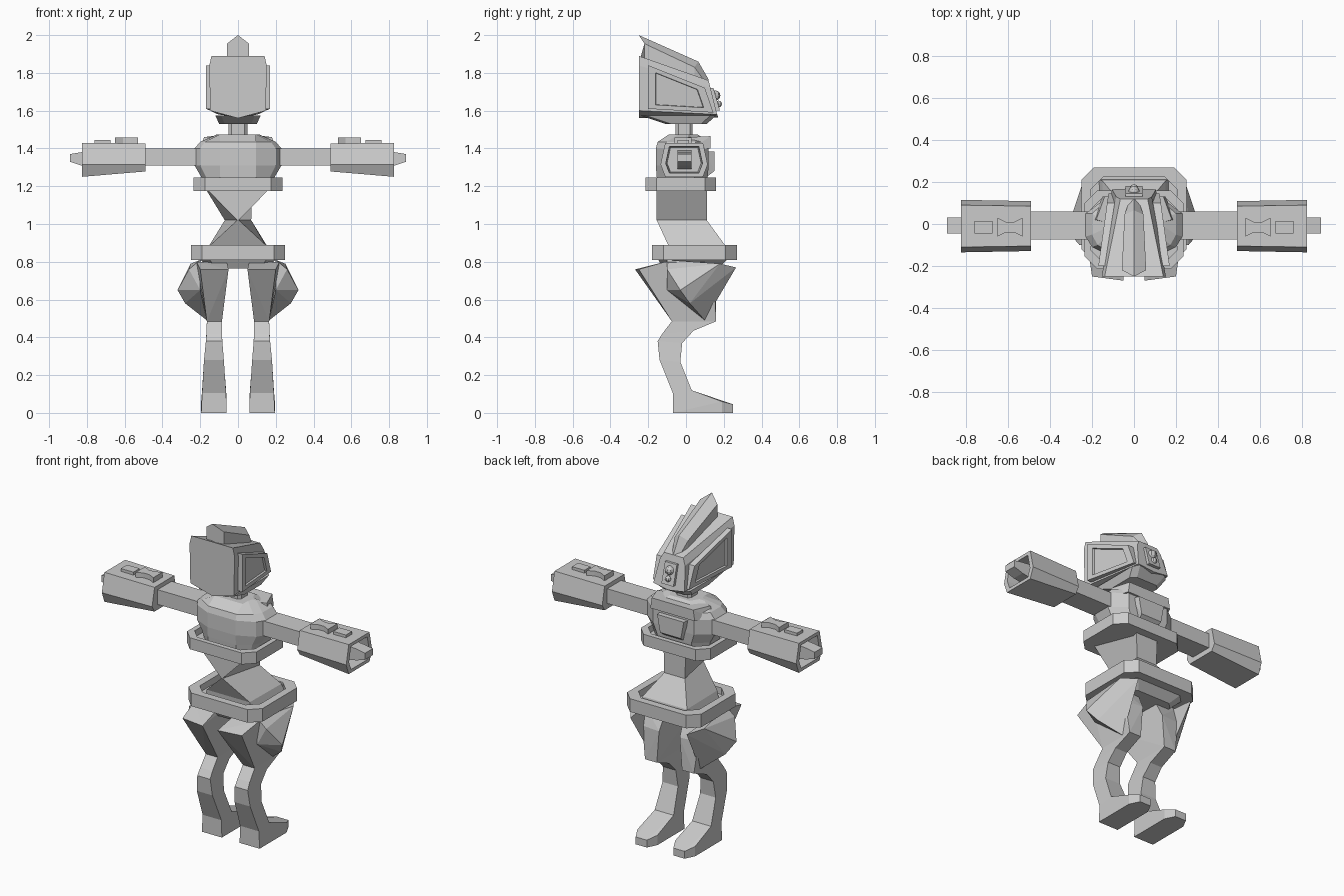
import bpy
import bmesh
from mathutils import Vector

default = bpy.data.objects.get("Cube")
if default:
    bpy.data.objects.remove(default, do_unlink=True)

GREY = (0.6, 0.6, 0.6, 1.0)
grey = bpy.data.materials.new("plain grey")
grey.use_nodes = True
grey.diffuse_color = GREY
grey.node_tree.nodes["Principled BSDF"].inputs["Base Color"].default_value = GREY


def finish(name, bm):
    bmesh.ops.recalc_face_normals(bm, faces=bm.faces)
    mesh = bpy.data.meshes.new(name)
    bm.to_mesh(mesh)
    bm.free()
    mesh.materials.append(grey)
    obj = bpy.data.objects.new(name, mesh)
    bpy.context.collection.objects.link(obj)


def flip(points):
    return [(-x, y, z) for x, y, z in points]


def loft(name, rings):
    """Skin a stack of equal rings and close both ends."""
    bm = bmesh.new()
    loops = [[bm.verts.new(p) for p in ring] for ring in rings]
    count = len(loops[0])
    for low, high in zip(loops, loops[1:]):
        for i in range(count):
            j = (i + 1) % count
            bm.faces.new((low[i], low[j], high[j], high[i]))
    bm.faces.new(loops[0])
    bm.faces.new(loops[-1])
    finish(name, bm)


def hull(name, points):
    """Faceted convex block around a few corner points."""
    bm = bmesh.new()
    for p in points:
        bm.verts.new(p)
    bmesh.ops.convex_hull(bm, input=bm.verts)
    loose = [v for v in bm.verts if not v.link_faces]
    bmesh.ops.delete(bm, geom=loose, context="VERTS")
    bmesh.ops.dissolve_limit(bm, angle_limit=0.02, verts=bm.verts, edges=bm.edges)
    finish(name, bm)


def loft_pair(name, rings):
    loft("left_" + name, rings)
    loft("right_" + name, [flip(r) for r in rings])


def hull_pair(name, points):
    hull("left_" + name, points)
    hull("right_" + name, flip(points))


def octo(z, hx, front, back, cut):
    """Level eight-sided ring with cut corners."""
    half = [(hx - cut, front, z), (hx, front + cut, z),
            (hx, back - cut, z), (hx - cut, back, z)]
    return half + flip(half)[::-1]


def quad(z, x0, x1, y0, y1):
    return [(x0, y0, z), (x1, y0, z), (x1, y1, z), (x0, y1, z)]


def symmetric(half):
    """Complete a ring whose first point lies on the centre line."""
    return half + flip(half[1:])[::-1]


def box(name, x, y, z):
    loft(name, [quad(h, *x, *y) for h in z])


# Head: wide flat face narrowing to the back
loft("head", [
    symmetric([(0, -.25, 1.56), (.147, -.25, 1.6), (.152, -.25, 1.84), (.14, -.25, 1.89), (0, -.25, 1.89)]),
    symmetric([(0, .17, 1.565), (.105, .165, 1.58), (.085, .13, 1.72), (.065, .12, 1.76), (0, .12, 1.76)])])
loft("head_underside", [octo(1.575, .12, -.245, .16, .03), octo(1.53, .1, -.11, .11, .03)])


# Side panels of the head, with a sunken middle
def panel_ring(scale, lift):
    ring = []
    for y, z in ((-.2, 1.84), (.1, 1.72), (.145, 1.59), (-.2, 1.61)):
        y = -.05 + (y + .05) * scale
        z = 1.69 + (z - 1.69) * scale
        ring.append((.15 - .14 * (y + .25) + lift, y, z))
    return ring


loft_pair("head_panel", [panel_ring(1, -.02), panel_ring(1, .027),
                         panel_ring(.74, .027), panel_ring(.72, .015)])


# Crest: a peaked ridge sloping down to the back
def ridge(y, set_back, half, base, eave, peak):
    side = y + set_back
    return symmetric([(0, y, base), (half, side, base), (half, side, eave), (0, y, peak)])


loft("crest", [ridge(-.25, .03, .058, 1.85, 1.955, 2.0),
               ridge(.065, -.02, .045, 1.74, 1.83, 1.86),
               ridge(.12, -.01, .022, 1.72, 1.74, 1.765)])

# Sensor plate and studs on the back of the head
hull("sensor_plate", [(x, y + d, z) for x in (-.04, .04) for d in (-.03, .015)
                      for y, z in ((.13, 1.72), (.165, 1.6))])
for label, y, z, size in (("upper", .155, 1.68, .027), ("lower", .172, 1.635, .018)):
    ball = bmesh.new()
    bmesh.ops.create_uvsphere(ball, u_segments=8, v_segments=6, radius=size)
    bmesh.ops.translate(ball, verts=ball.verts, vec=Vector((0, y, z)))
    finish(label + "_sensor_stud", ball)

# Neck and chest
loft("neck", [octo(1.42, .05, -.055, .035, .015), octo(1.55, .05, -.055, .035, .015)])


def chest_ring(z, wide, front, back):
    half = [(.095, front, z), (wide * .87, front + .05, z), (wide, front + .1, z),
            (wide, back - .07, z), (wide * .6, back, z)]
    return half + flip(half)[::-1]


loft("chest", [chest_ring(1.2, .18, -.15, .11), chest_ring(1.25, .195, -.155, .115),
               chest_ring(1.31, .23, -.16, .12), chest_ring(1.4, .23, -.16, .12),
               chest_ring(1.435, .2, -.15, .12), chest_ring(1.475, .11, -.09, .06)])
hull("back_yoke", [(s * x, y, z) for s in (-1, 1) for x, y, z in (
    (.18, .02, 1.46), (.14, .13, 1.465), (.2, .02, 1.39), (.15, .13, 1.4), (.1, 0, 1.46))])
hull("back_plate", [(s * x, y, z) for s in (-1, 1) for x, y, z in (
    (.09, .15, 1.385), (.07, .15, 1.28), (.06, .11, 1.25), (.1, .1, 1.385))])


# Ring belts around the chest and hips
def belt(name, low, high, wide, front, back, cut, rim):
    inner = (wide - rim, front + rim, back - rim, cut)
    loft(name, [octo(low, wide, front, back, cut), octo(high, wide, front, back, cut),
                octo(high, *inner), octo(high - .04, *inner)])


belt("chest_belt", 1.175, 1.245, .235, -.215, .16, .06, .03)
belt("hip_belt", .81, .89, .25, -.18, .27, .06, .045)

# Waist: pinched to a wedge between two flares
def waist_ring(z, front_half, back_half, front, back):
    return [(front_half, front, z), (back_half, back, z), (-back_half, back, z), (-front_half, front, z)]


loft("waist", [waist_ring(.84, .16, .17, -.09, .215), waist_ring(.89, .145, .15, -.095, .205),
               waist_ring(1.02, .004, .07, -.155, .11), waist_ring(1.2, .18, .075, -.155, .11)])
loft("hips", [octo(.765, .15, -.12, .17, .04), octo(.815, .205, -.15, .22, .05)])

# Arms: square upper arm and a hollow six-sided forearm
loft_pair("upper_arm", [[(x, -.075, 1.31), (x, .06, 1.31), (x, .06, 1.4), (x, -.075, 1.4)]
                        for x in (.2, .51)])


def sleeve(x, scale, bottom):
    half = ((.1, 1.43), (.125, 1.315), (.1, bottom))
    outline = [(d, z) for d, z in half] + [(-d, z) for d, z in half[::-1]]
    return [(x, -.01 + d * scale, 1.34 + (z - 1.34) * scale) for d, z in outline]


loft_pair("forearm", [sleeve(.49, .95, 1.275), sleeve(.825, 1, 1.25),
                      sleeve(.825, .78, 1.25), sleeve(.72, .72, 1.25)])
hull_pair("hand", [(x, y, z) for y in (-.045, .03) for x, z in (
    (.71, 1.29), (.71, 1.39), (.83, 1.38), (.89, 1.37), (.89, 1.33), (.83, 1.31))])

# Raised blocks on top of the forearms
loft_pair("wrist_block", [quad(z, .675, .76, -.045, .015) for z in (1.41, 1.446)])
loft_pair("elbow_block", [[(x, -.015 + s * w, z) for s, pairs in (
    (-1, ((.53, .045), (.57, .025), (.61, .025), (.65, .045))),
    (1, ((.65, .045), (.61, .025), (.57, .025), (.53, .045)))) for x, w in pairs]
    for z in (1.41, 1.457)])

# Thighs: faceted main block with a flared outer wing
hull_pair("thigh", [
    (.05, -.27, .76), (.2, -.25, .76), (.085, -.075, .485), (.165, -.075, .485),
    (.085, .16, .485), (.165, .16, .485), (.07, .16, .68), (.19, .15, .68),
    (.06, .1, .8), (.22, .1, .8), (.06, -.11, .8), (.22, -.11, .8)])
hull_pair("thigh_wing", [
    (.26, -.1, .76), (.32, -.03, .65), (.28, .02, .58), (.165, .1, .49), (.18, .16, .67),
    (.25, .18, .79), (.19, .265, .77), (.2, -.1, .81), (.2, -.1, .65)])


# Shins: bent back below the knee
def shin_ring(x0, x1, front, back):
    return [(x0, *front), (x1, *front), (x1, *back), (x0, *back)]


loft_pair("shin", [
    shin_ring(.085, .165, (-.07, .5), (.16, .5)), shin_ring(.085, .165, (-.075, .485), (.16, .485)),
    shin_ring(.085, .167, (-.125, .42), (.04, .435)), shin_ring(.083, .17, (-.15, .38), (-.02, .37)),
    shin_ring(.075, .18, (-.14, .28), (-.03, .27)), shin_ring(.063, .19, (-.07, .105), (.03, .12))])

# Feet: pointed backwards with cut toe corners
hull_pair("foot", [(x, y, z) for x0, x1, y, z in (
    (.063, .19, -.07, .105), (.063, .19, .03, .12), (.06, .195, -.07, 0),
    (.06, .195, .19, 0), (.06, .195, .19, .06), (.09, .165, .25, 0), (.09, .165, .25, .045))
    for x in (x0, x1)])
